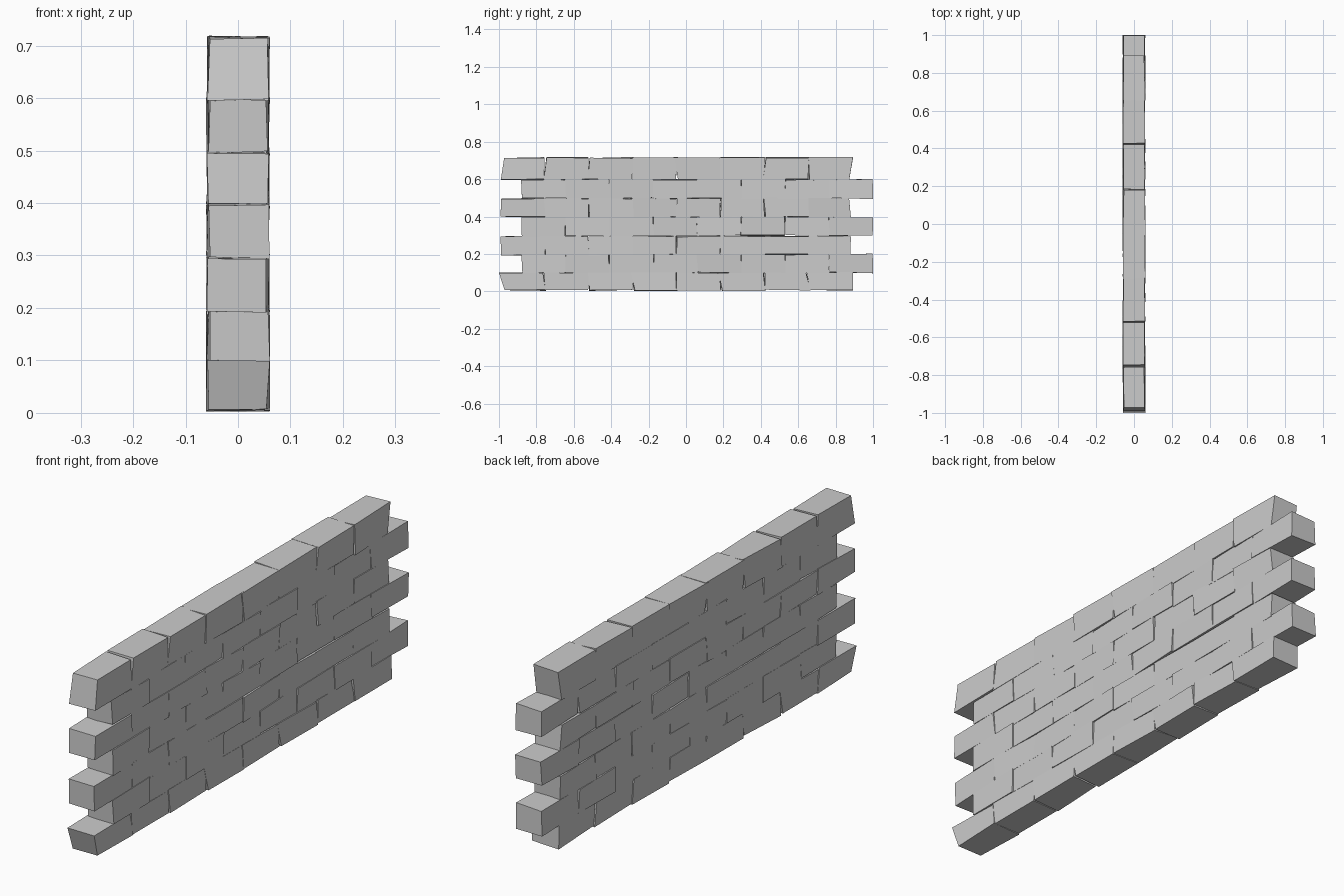
import bpy, bmesh, random

if "Cube" in bpy.data.objects:
    bpy.data.objects.remove(bpy.data.objects["Cube"])

random.seed(7)
PITCH = 0.235          # brick length along the wall
BRICKS = 8
HALF_T = 0.057         # half wall thickness

# course: (bottom z, top z, y of left end low/high, y of right end low/high)
COURSES = [
    (0.006, 0.100, -0.970, -1.000, 0.893, 0.892),
    (0.100, 0.198, -0.875, -0.880, 1.000, 0.998),
    (0.195, 0.295, -0.988, -0.992, 0.878, 0.882),
    (0.297, 0.397, -0.878, -0.880, 0.998, 1.000),
    (0.397, 0.497, -0.992, -0.988, 0.882, 0.872),
    (0.497, 0.598, -0.877, -0.882, 1.000, 0.998),
    (0.597, 0.715, -0.990, -0.972, 0.873, 0.893),
]


def j(a):
    return random.uniform(-a, a)


def add_brick(bm, ends, z0, z1):
    """Uneven box; ends = ((left low, left high), (right low, right high), jitters)."""
    left, right, jl, jr = ends
    cube = bmesh.ops.create_cube(bm, size=2)
    for v in cube["verts"]:
        hi = v.co.z > 0
        side, jy = (right, jr) if v.co.y > 0 else (left, jl)
        v.co = (v.co.x * HALF_T + j(0.004),
                side[hi] + j(jy),
                max(0.0, (z1 if hi else z0) + j(0.004)))


for row, (z0, z1, l0, l1, r0, r1) in enumerate(COURSES):
    bm = bmesh.new()
    start = -0.99 if row % 2 == 0 else -0.88
    slant = 0.01 if row in (0, 6) else 0.003
    # joints between neighbouring bricks, each with its own lean
    for i in range(BRICKS):
        ya, yb = start + i * PITCH, start + (i + 1) * PITCH
        sa, sb = j(slant), j(slant)
        first, last = i == 0, i == BRICKS - 1
        left = (l0, l1) if first else (ya - sa, ya + sa)
        right = (r0, r1) if last else (yb - sb, yb + sb)
        add_brick(bm, (left, right, 0.0 if first else 0.004,
                       0.0 if last else 0.004), z0, z1)
    bmesh.ops.recalc_face_normals(bm, faces=bm.faces[:])
    mesh = bpy.data.meshes.new(f"brick_course_{row + 1}")
    bm.to_mesh(mesh)
    bm.free()
    obj = bpy.data.objects.new(f"brick_course_{row + 1}", mesh)
    bpy.context.collection.objects.link(obj)
